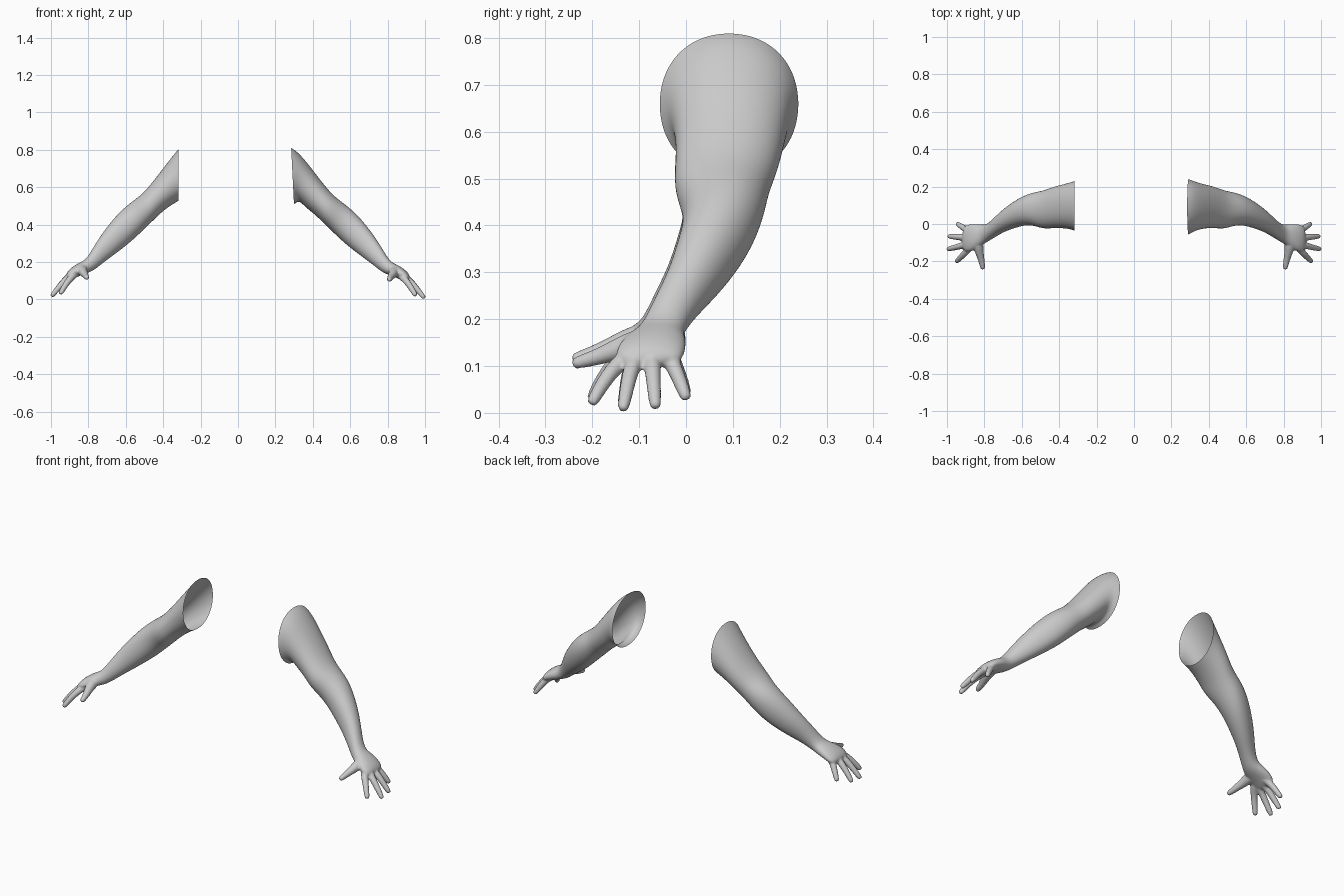
import bpy, bmesh
from math import sin, cos, pi, copysign
from mathutils import Vector

if "Cube" in bpy.data.objects:
    bpy.data.objects.remove(bpy.data.objects["Cube"])

# Shoulder sections: upper x, z, lower x, z, front y, back y
FLARED = [
    (.225, .84, .27, .485, -.08, .25),
    (.285, .812, .298, .505, -.058, .243),
    (.33, .78, .325, .532, -.035, .225),
]
STRAIGHT = [
    (.25, .87, .265, .555, -.06, .25),
    (.30, .815, .305, .525, -.043, .237),
    (.335, .775, .325, .512, -.03, .225),
]
# Shared sections from upper arm to knuckles
ARM = [
    (.40, .692, .36, .492, -.022, .212),
    (.46, .612, .41, .455, -.022, .198),
    (.515, .550, .45, .415, -.027, .178),
    (.570, .510, .495, .372, -.008, .170),
    (.620, .470, .55, .318, -.006, .152),
    (.675, .410, .61, .268, -.022, .118),
    (.732, .335, .67, .223, -.042, .072),
    (.774, .267, .725, .183, -.072, .025),
    (.812, .203, .772, .143, -.098, -.008),
    (.845, .188, .82, .126, -.126, .0),
    (.88, .168, .86, .110, -.147, .0),
    (.908, .145, .889, .096, -.150, -.006),
    (.922, .120, .910, .096, -.135, -.022),
]

# Finger centre lines, thumb first
FINGERS = [
    [(.835, -.075, .158), (.832, -.135, .140), (.817, -.185, .120), (.807, -.243, .104)],
    [(.86, -.10, .135), (.895, -.147, .105), (.925, -.177, .064), (.951, -.203, .018)],
    [(.86, -.09, .138), (.915, -.115, .103), (.955, -.125, .058), (.998, -.135, .005)],
    [(.86, -.07, .138), (.915, -.072, .105), (.955, -.069, .060), (.993, -.065, .010)],
    [(.85, -.05, .14), (.892, -.033, .115), (.92, -.015, .073), (.947, .002, .028)],
]
THUMB_RADII = [.034, .027, .0185, .0145]
FINGER_RADII = [.022, .0190, .0165, .0140]


def loft(bm, rings):
    loops = [[bm.verts.new(p) for p in ring] for ring in rings]
    n = len(loops[0])
    for a, b in zip(loops, loops[1:]):
        for i in range(n):
            j = (i + 1) % n
            bm.faces.new((a[i], a[j], b[j], b[i]))
    bm.faces.new(loops[0][::-1])
    bm.faces.new(loops[-1])


def arm_ring(ux, uz, lx, lz, y0, y1, n=20):
    ring = []
    for k in range(n):
        # Slightly squared ellipse
        c, s = (copysign(abs(t) ** .94, t) * 1.01
                for t in (cos(2 * pi * k / n), sin(2 * pi * k / n)))
        ring.append(Vector(((ux + lx) / 2 + (ux - lx) / 2 * s,
                            (y0 + y1) / 2 + (y1 - y0) / 2 * c,
                            (uz + lz) / 2 + (uz - lz) / 2 * s)))
    return ring


def finger_rings(path, radii, n=10):
    pts = [Vector(p) for p in path]
    rings = []
    for i, p in enumerate(pts):
        d = (pts[min(i + 1, 3)] - pts[max(i - 1, 0)]).normalized()
        u = d.orthogonal().normalized() if i == 0 else (u - d * u.dot(d)).normalized()
        v = d.cross(u)
        # Round the tip with an extra ring
        stops = [(p, radii[i])] if i < 3 else [(p - d * .008, radii[3]), (p, .009)]
        for q, r in stops:
            rings.append([q + (u * cos(2 * pi * k / n) + v * sin(2 * pi * k / n)) * r
                          for k in range(n)])
    return rings


def make_arm(name, shoulder, side, lift, cut_point, cut_normal):
    # Overlapping arm and finger lofts
    bm = bmesh.new()
    loft(bm, [arm_ring(*s) for s in shoulder + ARM])
    for i, path in enumerate(FINGERS):
        loft(bm, finger_rings(path, FINGER_RADII if i else THUMB_RADII))
    for v in bm.verts:
        v.co.x *= side
        v.co.z += lift
    bmesh.ops.recalc_face_normals(bm, faces=bm.faces)
    me = bpy.data.meshes.new(name)
    bm.to_mesh(me)
    bm.free()
    ob = bpy.data.objects.new(name, me)
    bpy.context.collection.objects.link(ob)

    # Blend into one smooth skin
    sub = ob.modifiers.new("round", 'SUBSURF')
    sub.levels = sub.render_levels = 2
    rem = ob.modifiers.new("fuse", 'REMESH')
    rem.mode = 'VOXEL'
    rem.voxel_size = .005
    smo = ob.modifiers.new("soften", 'SMOOTH')
    smo.factor = .5
    smo.iterations = 4
    dg = bpy.context.evaluated_depsgraph_get()
    skin = bpy.data.meshes.new_from_object(ob.evaluated_get(dg))
    ob.modifiers.clear()

    # Open shoulder end
    bm = bmesh.new()
    bm.from_mesh(skin)
    bmesh.ops.bisect_plane(bm, geom=bm.verts[:] + bm.edges[:] + bm.faces[:],
                           plane_co=cut_point, plane_no=cut_normal, clear_inner=True)
    for f in bm.faces:
        f.smooth = True
    bm.to_mesh(skin)
    bm.free()
    ob.data = skin
    return ob


make_arm("right_side_arm", FLARED, 1, .0, (.292, 0, .655), (1, 0, .05))
make_arm("left_side_arm", STRAIGHT, -1, .010, (-.318, 0, .655), (-1, 0, 0))
